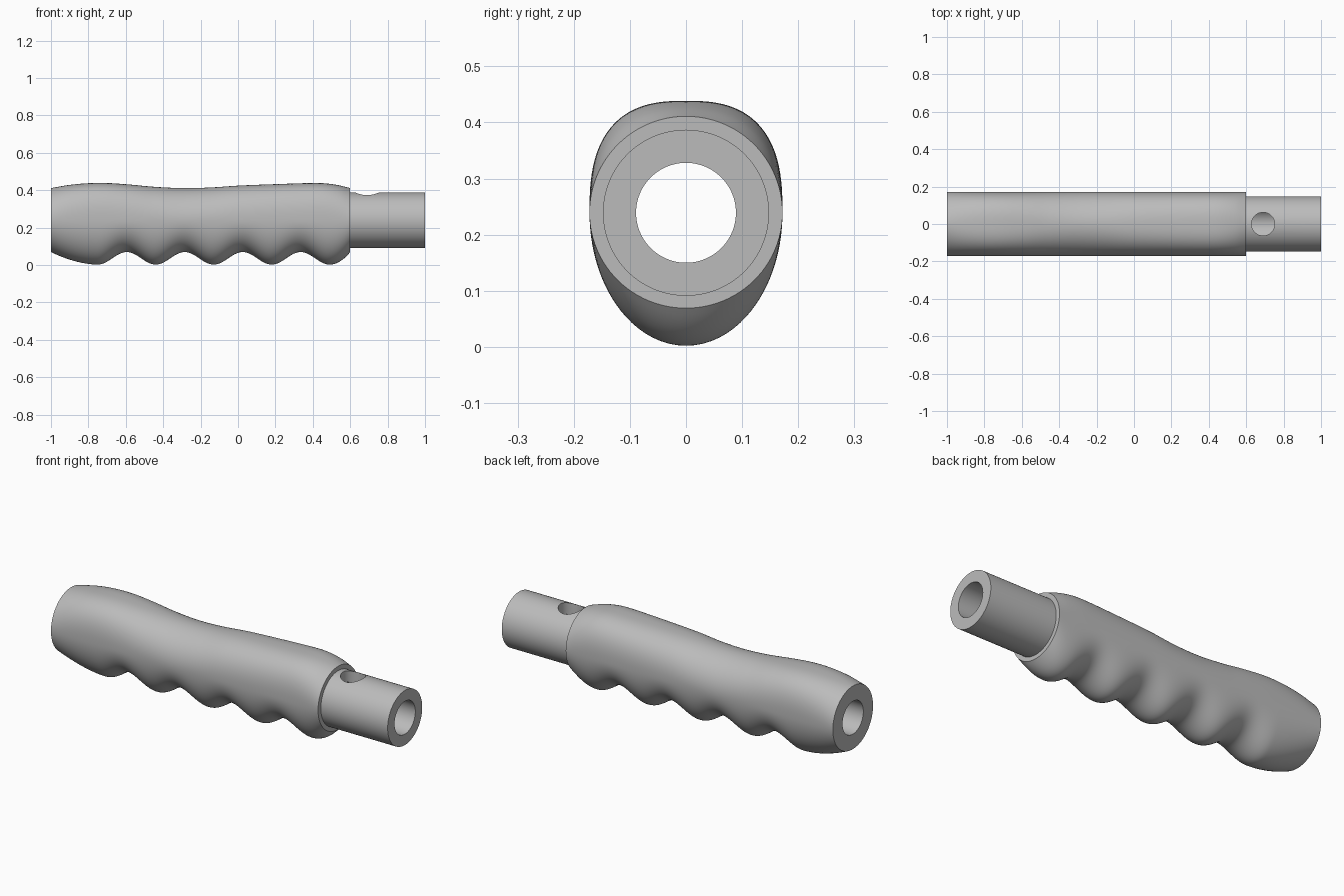
import bpy, bmesh
from math import sin, cos, pi, radians

old = bpy.data.objects.get("Cube")
if old:
    bpy.data.objects.remove(old)

AXIS_Z = 0.239        # height of the tube axis
GRIP_R, SPIGOT_R, BORE_R = 0.172, 0.148, 0.089
GRIP_END = 0.6
SEGMENTS, STATIONS = 96, 160

grey = bpy.data.materials.new("satin_grey")
grey.use_nodes = True
grey.diffuse_color = (0.5, 0.5, 0.5, 1)
grey.node_tree.nodes["Principled BSDF"].inputs["Base Color"].default_value = grey.diffuse_color

# Palm side of the grip: x, z
PALM = [(-1, .411), (-.9, .428), (-.8, .437), (-.7, .438), (-.58, .43), (-.45, .418),
        (-.3, .411), (-.15, .414), (0, .424), (.2, .432), (.4, .438), (.47, .436),
        (.54, .426), (.6, .411)]


def palm_height(x):
    """Smooth cubic through the palm profile."""
    i = max(k for k in range(len(PALM) - 1) if PALM[k][0] <= x + 1e-6)

    def slope(k):
        a, b = PALM[max(k - 1, 0)], PALM[min(k + 1, len(PALM) - 1)]
        return (b[1] - a[1]) / (b[0] - a[0])
    (x0, z0), (x1, z1) = PALM[i], PALM[i + 1]
    w = x1 - x0
    t = (x - x0) / w
    return ((2*t**3 - 3*t**2 + 1) * z0 + (t**3 - 2*t**2 + t) * w * slope(i)
            + (3*t**2 - 2*t**3) * z1 + (t**3 - t**2) * w * slope(i + 1))


def finger_height(x):
    """Four finger grooves, with rounded run-outs to the two ends."""
    first, last, pitch, low, high = -0.75, 0.49, 0.31, 0.002, 0.069
    if x < first:
        return low + (high - low) * ((first - x) / (first + 1)) ** 1.8
    if x > last:
        return low + (high - low) * ((x - last) / (GRIP_END - last)) ** 2
    return (low + high) / 2 - (high - low) / 2 * cos(2 * pi * (x - last) / pitch)


def ring(bm, x, width, up, down, power=2.0):
    """Closed section: squarish arc above the axis, elliptical arc below."""
    verts = []
    for k in range(SEGMENTS):
        c, s = cos(2 * pi * k / SEGMENTS), sin(2 * pi * k / SEGMENTS)
        n, h = (power, up) if s > 0 else (2.0, down)
        r = (abs(c / width) ** n + abs(s / h) ** n) ** (-1 / n)
        verts.append(bm.verts.new((x, r * c, AXIS_Z + r * s)))
    return verts


# Handle: contoured grip, stepped spigot and through bore in one loft
bm = bmesh.new()
rings = []
for i in range(STATIONS + 1):
    x = -1 + (GRIP_END + 1) * i / STATIONS
    up = palm_height(x) - AXIS_Z
    power = 2 + 0.65 * (up - GRIP_R) / 0.027
    rings.append(ring(bm, x, GRIP_R, up, AXIS_Z - finger_height(x), power))
for x, r in [(GRIP_END, SPIGOT_R), (1, SPIGOT_R), (1, BORE_R), (-1, BORE_R)]:
    rings.append(ring(bm, x, r, r, r))
for a, b in zip(rings, rings[1:] + rings[:1]):
    for k in range(SEGMENTS):
        m = (k + 1) % SEGMENTS
        bm.faces.new((a[k], a[m], b[m], b[k]))
bmesh.ops.recalc_face_normals(bm, faces=bm.faces)
mesh = bpy.data.meshes.new("grip_handle")
bm.to_mesh(mesh)
bm.free()
mesh.materials.append(grey)
handle = bpy.data.objects.new("grip_handle", mesh)
bpy.context.collection.objects.link(handle)

# Pin hole through the upper wall of the spigot
bpy.ops.mesh.primitive_cylinder_add(vertices=64, radius=0.062, depth=0.3,
                                    location=(0.69, 0, AXIS_Z + 0.15))
cutter = bpy.context.object
cutter.name = "pin_hole_cutter"
cutter.data.materials.append(grey)
bpy.ops.object.select_all(action='DESELECT')
handle.select_set(True)
bpy.context.view_layer.objects.active = handle
cut = handle.modifiers.new("pin_hole", 'BOOLEAN')
cut.operation, cut.solver, cut.object = 'DIFFERENCE', 'EXACT', cutter
bpy.ops.object.modifier_apply(modifier=cut.name)
bpy.data.objects.remove(cutter)

bpy.ops.object.shade_smooth_by_angle(angle=radians(35))
